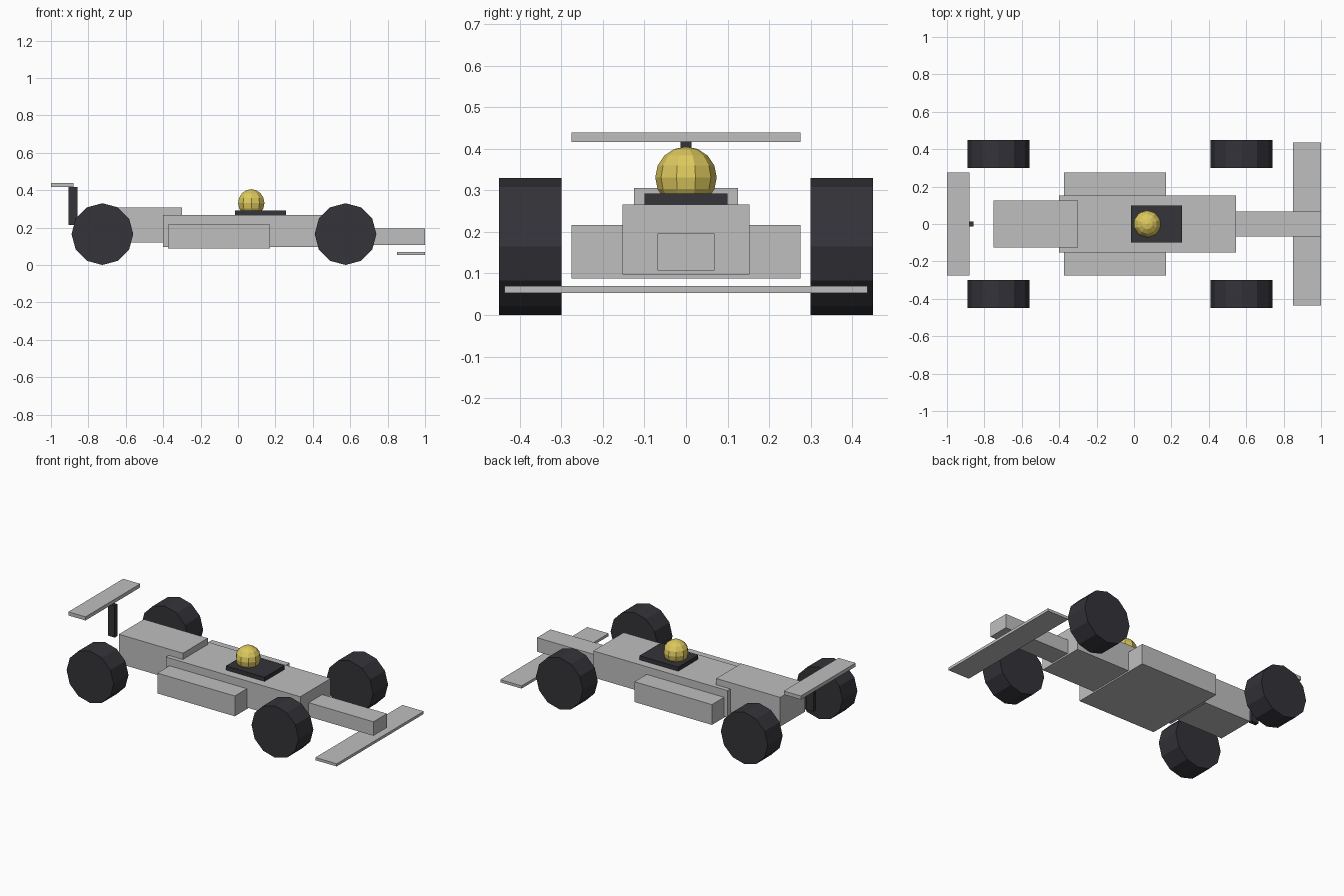
import bpy
import math
from mathutils import Vector

cube = bpy.data.objects.get("Cube")
if cube:
    bpy.data.objects.remove(cube, do_unlink=True)


def make_material(name, rgb):
    mat = bpy.data.materials.new(name)
    mat.use_nodes = True
    color = (*rgb, 1.0)
    mat.diffuse_color = color
    mat.node_tree.nodes["Principled BSDF"].inputs["Base Color"].default_value = color
    return mat


grey = make_material("light_grey", (0.52, 0.52, 0.52))
dark = make_material("charcoal", (0.033, 0.033, 0.041))
yellow = make_material("helmet_yellow", (0.72, 0.58, 0.11))


def finish(name, mat):
    obj = bpy.context.object
    obj.name = name
    obj.data.name = name
    obj.data.materials.append(mat)
    return obj


def box(name, x, half_width, z, mat):
    """Box symmetric in y, spanning the x and z ranges."""
    bpy.ops.mesh.primitive_cube_add(size=1, location=(sum(x) / 2, 0, sum(z) / 2))
    obj = finish(name, mat)
    size = Vector((x[1] - x[0], 2 * half_width, z[1] - z[0]))
    for v in obj.data.vertices:
        v.co *= size
    return obj


# Bodywork
box("chassis", (-0.4, 0.545), 0.153, (0.097, 0.266), grey)
box("nose", (0.545, 1.0), 0.068, (0.107, 0.196), grey)
box("engine_cover", (-0.75, -0.3), 0.125, (0.12, 0.306), grey)
box("side_pods", (-0.375, 0.17), 0.275, (0.088, 0.217), grey)

# Wings and strut
box("front_wing", (0.85, 1.0), 0.437, (0.053, 0.07), grey)
box("rear_wing", (-1.0, -0.88), 0.275, (0.416, 0.439), grey)
box("rear_wing_strut", (-0.905, -0.858), 0.013, (0.213, 0.417), dark)

# Cockpit and driver
box("cockpit", (-0.015, 0.257), 0.1, (0.255, 0.292), dark)
bpy.ops.mesh.primitive_uv_sphere_add(segments=10, ring_count=8, radius=0.074,
                                     location=(0.071, 0, 0.331))
finish("helmet", yellow)

# Wheels: twelve-sided, flat shaded
for end, x in (("front", 0.575), ("rear", -0.725)):
    for side, s in (("left", 1), ("right", -1)):
        bpy.ops.mesh.primitive_cylinder_add(vertices=12, radius=0.165, depth=0.15,
                                            location=(x, s * 0.375, 0.165),
                                            rotation=(math.pi / 2, 0, 0))
        finish(f"{end}_{side}_wheel", dark)
